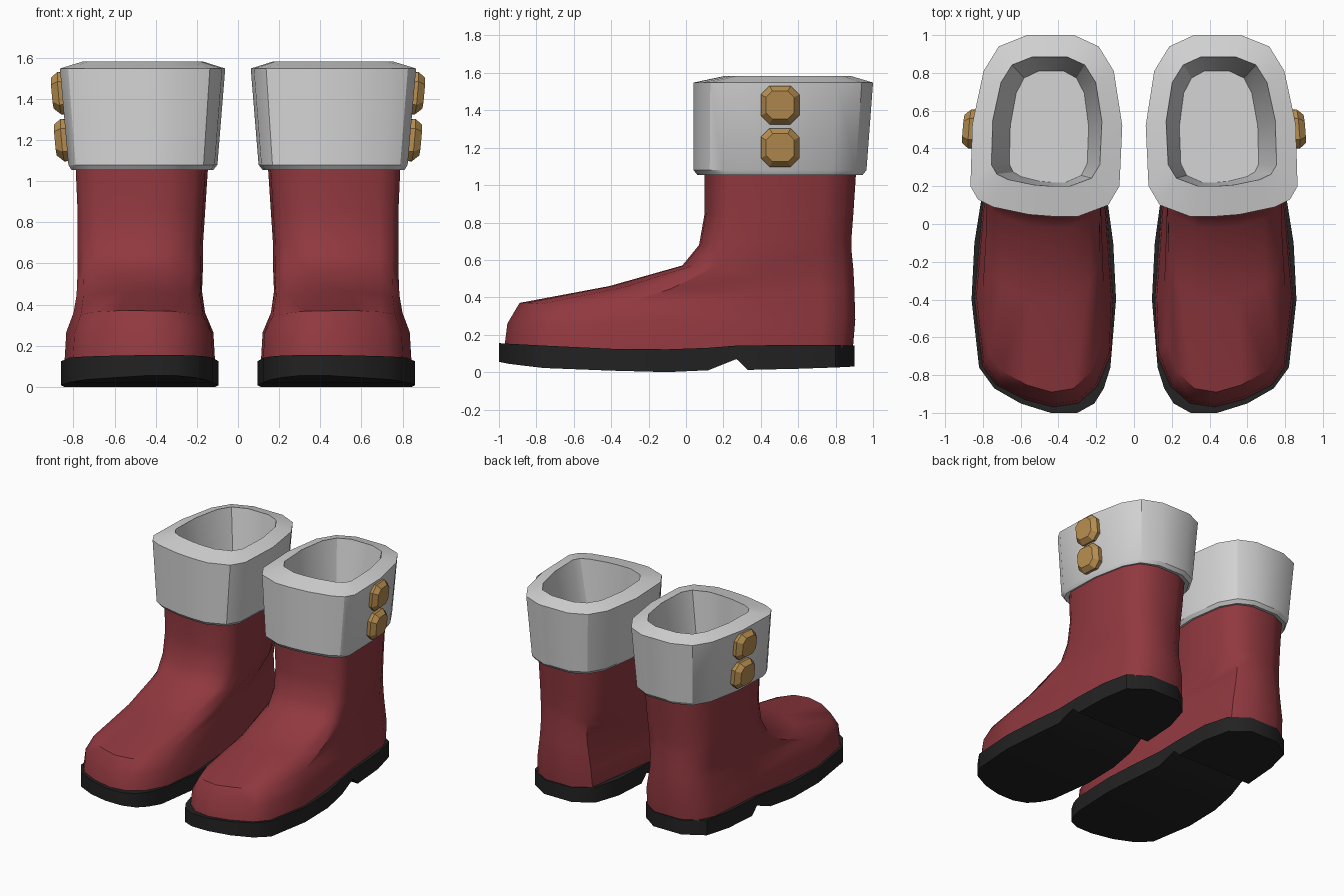
import bpy, bmesh, math

cube = bpy.data.objects.get("Cube")
if cube:
    bpy.data.objects.remove(cube, do_unlink=True)


def material(name, r, g, b):
    m = bpy.data.materials.new(name)
    m.use_nodes = True
    m.diffuse_color = (r, g, b, 1)
    m.node_tree.nodes["Principled BSDF"].inputs["Base Color"].default_value = (r, g, b, 1)
    return m


RED = material("red leather", .28, .04, .05)
WHITE = material("white trim", .66, .66, .66)
BLACK = material("black rubber", .016, .016, .016)
GOLD = material("gold", .47, .27, .08)


def loft(name, rings, mat, side, angle=40):
    """Skin a stack of equal-sized rings, cap both ends; side = -1 mirrors in x."""
    bm = bmesh.new()
    loops = [[bm.verts.new((side * x, y, z)) for x, y, z in ring] for ring in rings]
    n = len(loops[0])
    for a, b in zip(loops, loops[1:]):
        for i in range(n):
            j = (i + 1) % n
            bm.faces.new((a[i], a[j], b[j], b[i]))
    bm.faces.new(loops[0])
    bm.faces.new(loops[-1])
    bmesh.ops.recalc_face_normals(bm, faces=bm.faces)
    mesh = bpy.data.meshes.new(name)
    bm.to_mesh(mesh)
    bm.free()
    mesh.materials.append(mat)
    obj = bpy.data.objects.new(name, mesh)
    bpy.context.collection.objects.link(obj)
    bpy.ops.object.select_all(action='DESELECT')
    obj.select_set(True)
    bpy.context.view_layer.objects.active = obj
    bpy.ops.object.shade_smooth_by_angle(angle=math.radians(angle))
    return obj


def unit(points):
    """Scale an outline into the unit square."""
    xs, ys = zip(*points)
    return [((x - min(xs)) / (max(xs) - min(xs)), (y - min(ys)) / (max(ys) - min(ys)))
            for x, y in points]


# Outlines of the foot and of the leg opening, with matching points
FOOT = unit([(.36, .9), (.58, .9), (.69, .84), (.75, .72), (.78, .3), (.84, -.4),
             (.8, -.76), (.73, -.86), (.58, -.94), (.43, -.98), (.3, -.96), (.2, -.87),
             (.13, -.7), (.12, -.4), (.17, .3), (.24, .82)])
LEG = unit([(.32, 1), (.57, 1), (.72, .94), (.8, .81), (.86, .53), (.87, .2),
            (.83, .13), (.75, .09), (.56, .05), (.43, .04), (.3, .04), (.14, .1),
            (.08, .2), (.065, .52), (.11, .81), (.19, .94)])


def ring(blend, x0, x1, y0, y1, front_z, back_z=None, crown=0):
    """Outline between foot and leg fitted to a box, tilted and crowned at the front."""
    back_z = front_z if back_z is None else back_z
    pts = []
    for (fu, fv), (lu, lv) in zip(FOOT, LEG):
        u, v = fu + (lu - fu) * blend, fv + (lv - fv) * blend
        z = front_z + (back_z - front_z) * v - crown * (2 * u - 1) ** 4 * (1 - v)
        pts.append((x0 + (x1 - x0) * u, y0 + (y1 - y0) * v, z))
    return pts


def upper(side, label):
    loft(label + "_boot_upper", [
        ring(0, .11, .845, -.975, .89, .1),
        ring(0, .12, .835, -.955, .905, .26, .28),
        ring(0, .16, .8, -.89, .9, .37, .45, .05),
        ring(.4, .175, .785, -.41, .895, .46, .55, .05),
        ring(.8, .17, .78, -.02, .885, .57, .65, .03),
        ring(1, .17, .78, .07, .885, .68, .72),
        ring(1, .16, .78, .1, .895, .85),
        ring(1, .145, .79, .1, .91, 1.08)], RED, side)


def cuff(side, label):
    loft(label + "_boot_cuff", [
        ring(1, .16, .77, .12, .89, 1.07),
        ring(1, .12, .81, .06, .945, 1.055),
        ring(1, .1, .825, .04, .965, 1.08),
        ring(1, .062, .866, .04, 1, 1.548),
        ring(1, .17, .755, .2, .885, 1.582),
        ring(1, .24, .66, .22, .81, 1.12)], WHITE, side, 32)


# Sole stations from toe to heel: y, inner x, outer x, bottom z, top z
SOLE = [(-1, .3, .44, .055, .155), (-.95, .21, .6, .045, .152), (-.87, .16, .74, .035, .148),
        (-.76, .125, .82, .022, .142), (-.4, .095, .86, .008, .125), (-.1, .11, .845, 0, .122),
        (.12, .14, .81, .01, .13), (.27, .15, .8, .07, .142), (.33, .15, .8, .012, .143),
        (.6, .16, .785, .018, .145), (.8, .215, .74, .025, .145), (.9, .35, .59, .03, .143)]


def sole(side, label):
    loft(label + "_boot_sole",
         [[(a, y, lo), (b, y, lo), (b, y, hi), (a, y, hi)] for y, a, b, lo, hi in SOLE],
         BLACK, side)


def button(side, label, zc, out):
    """Chamfered square stud leaning with the cuff wall."""
    def octagon(x, h):
        c = h * .55
        flat = [(h, c), (c, h), (-c, h), (-h, c), (-h, -c), (-c, -h), (c, -h), (h, -c)]
        return [(x + .09 * w - .08 * v, .503 + v, zc + w) for v, w in flat]
    loft(label + "_button", [octagon(out - .1, .095), octagon(out - .035, .103),
                             octagon(out, .075)], GOLD, side, 25)


for side, label in ((1, "left"), (-1, "right")):
    upper(side, label)
    cuff(side, label)
    sole(side, label)
    button(side, label + "_upper", 1.428, .9)
    button(side, label + "_lower", 1.2, .885)
